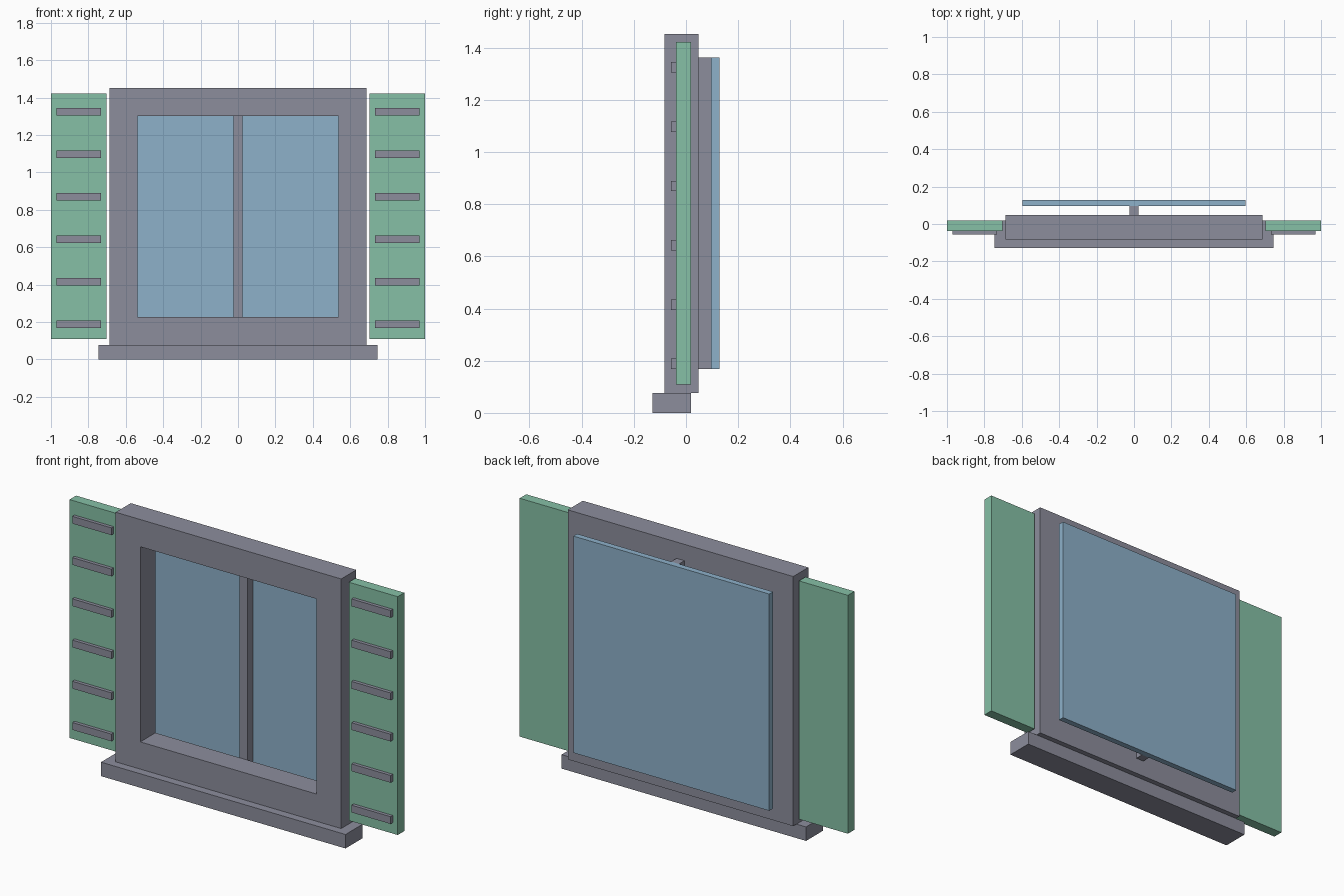
import bpy
import bmesh

cube = bpy.data.objects.get("Cube")
if cube:
    bpy.data.objects.remove(cube, do_unlink=True)


def material(name, rgb):
    mat = bpy.data.materials.new(name)
    mat.use_nodes = True
    color = (*rgb, 1)
    mat.diffuse_color = color
    mat.node_tree.nodes["Principled BSDF"].inputs["Base Color"].default_value = color
    return mat


stone = material("stone grey", (0.265, 0.27, 0.335))
green = material("shutter green", (0.24, 0.53, 0.38))
glass = material("glass blue", (0.27, 0.44, 0.59))


def finish(name, bm, mat):
    bmesh.ops.recalc_face_normals(bm, faces=bm.faces[:])
    mesh = bpy.data.meshes.new(name)
    bm.to_mesh(mesh)
    bm.free()
    mesh.materials.append(mat)
    obj = bpy.data.objects.new(name, mesh)
    bpy.context.collection.objects.link(obj)
    return obj


def box(name, xs, ys, zs, mat):
    """Box between the given limits on each axis."""
    bm = bmesh.new()
    bmesh.ops.create_cube(bm, size=1)
    for v in bm.verts:
        v.co = [lim[0] if c < 0 else lim[1] for c, lim in zip(v.co, (xs, ys, zs))]
    return finish(name, bm, mat)


def ring(name, outer, inner, ys, mat):
    """Rectangular frame; outer and inner are (half width, bottom, top)."""
    bm = bmesh.new()
    loops = [[bm.verts.new(p) for p in ((-w, y, b), (w, y, b), (w, y, t), (-w, y, t))]
             for w, b, t, y in ((*outer, ys[0]), (*inner, ys[0]),
                                (*inner, ys[1]), (*outer, ys[1]))]
    for a, b in zip(loops, loops[1:] + loops[:1]):
        for i in range(4):
            j = (i + 1) % 4
            bm.faces.new((a[i], a[j], b[j], b[i]))
    return finish(name, bm, mat)


# Surround, sill, centre bar and pane
ring("window_frame", (0.687, 0.077, 1.452), (0.537, 0.227, 1.302), (-0.083, 0.048), stone)
box("sill", (-0.745, 0.745), (-0.128, 0.019), (0, 0.077), stone)
box("centre_bar", (-0.024, 0.024), (0.048, 0.095), (0.168, 1.362), stone)
box("glass_pane", (-0.597, 0.597), (0.095, 0.128), (0.168, 1.362), glass)

# Shutters with raised slats
for side, s in (("left", 1), ("right", -1)):
    box(f"{side}_shutter", sorted((s * 0.702, s)), (-0.038, 0.019), (0.108, 1.421), green)
    for i in range(6):
        z = 0.188 + i * 0.2272
        box(f"{side}_slat_{i + 1}", sorted((s * 0.732, s * 0.97)),
            (-0.057, -0.038), (z - 0.02, z + 0.02), stone)
